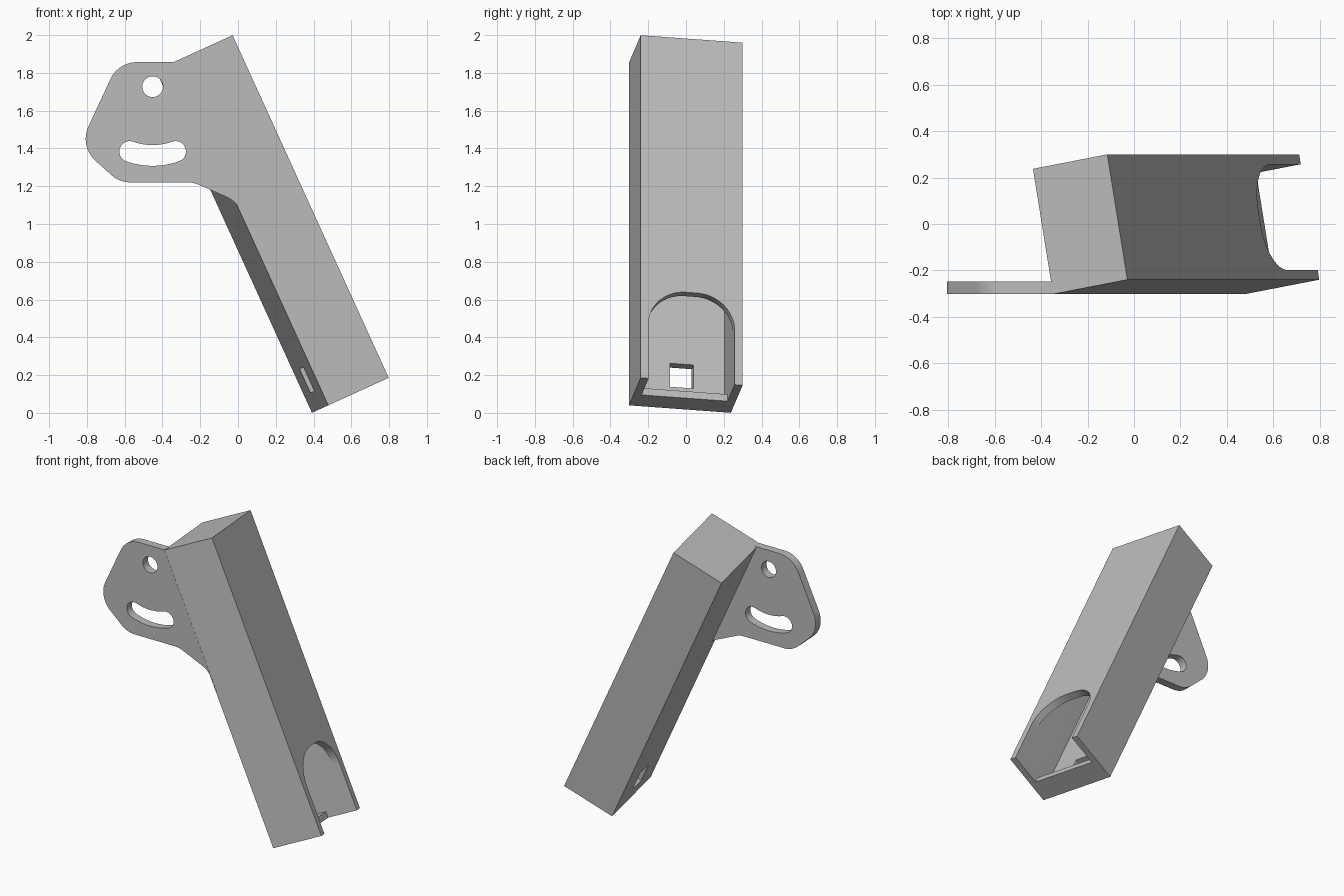
import bpy, bmesh
from math import radians, sin, cos, tan
from mathutils import Vector, Matrix

cube = bpy.data.objects.get("Cube")
if cube:
    bpy.data.objects.remove(cube)

grey = bpy.data.materials.new("plain grey")
grey.use_nodes = True
grey.diffuse_color = (0.5, 0.5, 0.5, 1)
grey.node_tree.nodes["Principled BSDF"].inputs["Base Color"].default_value = (0.5, 0.5, 0.5, 1)


def rounded(corners, steps=14):
    """Outline from (x, y, radius) corners, each rounded by a tangent arc."""
    pts = []
    for i, (x, y, r) in enumerate(corners):
        p = Vector((x, y))
        if not r:
            pts.append(p)
            continue
        da = (Vector(corners[i - 1][:2]) - p).normalized()
        db = (Vector(corners[(i + 1) % len(corners)][:2]) - p).normalized()
        half = da.angle(db) / 2
        centre = p + (da + db).normalized() * (r / sin(half))
        reach = r / tan(half)
        start, end = p + da * reach - centre, p + db * reach - centre
        for k in range(steps + 1):
            pts.append(centre + start.lerp(end, k / steps).normalized() * r)
    return pts


def arc(centre, radius, a0, a1, steps):
    return [centre + Vector((cos(a), sin(a))) * radius
            for a in (radians(a0 + (a1 - a0) * k / steps) for k in range(steps + 1))]


def prism(name, outlines, d0, d1, place):
    """Fill outlines (the first is outer, the rest holes) and extrude d0 to d1."""
    bm = bmesh.new()
    for pts in outlines:
        vs = [bm.verts.new(place(p.x, p.y, d0)) for p in pts]
        for i, v in enumerate(vs):
            bm.edges.new((vs[i - 1], v))
    bmesh.ops.triangle_fill(bm, use_beauty=True, use_dissolve=False, edges=bm.edges[:])
    res = bmesh.ops.extrude_face_region(bm, geom=bm.faces[:], use_keep_orig=True)
    moved = [g for g in res["geom"] if isinstance(g, bmesh.types.BMVert)]
    bmesh.ops.translate(bm, verts=moved, vec=place(0, 0, d1) - place(0, 0, d0))
    bmesh.ops.recalc_face_normals(bm, faces=bm.faces[:])
    return to_object(name, bm)


def block(name, lo, hi):
    lo, hi = Vector(lo), Vector(hi)
    bm = bmesh.new()
    bmesh.ops.create_cube(bm, size=1)
    bmesh.ops.scale(bm, vec=hi - lo, verts=bm.verts[:])
    bmesh.ops.translate(bm, vec=(lo + hi) / 2, verts=bm.verts[:])
    return to_object(name, bm)


def to_object(name, bm):
    me = bpy.data.meshes.new(name)
    bm.to_mesh(me)
    bm.free()
    me.materials.append(grey)
    ob = bpy.data.objects.new(name, me)
    bpy.context.scene.collection.objects.link(ob)
    return ob


def cut(ob, cutters):
    """Subtract the cutters from the object and remove them."""
    for c in cutters:
        c.hide_render = True
        mod = ob.modifiers.new("cut", 'BOOLEAN')
        mod.operation, mod.solver, mod.object = 'DIFFERENCE', 'EXACT', c
    bpy.context.view_layer.update()
    deps = bpy.context.evaluated_depsgraph_get()
    me = bpy.data.meshes.new_from_object(ob.evaluated_get(deps))
    ob.modifiers.clear()
    ob.data = me
    for c in cutters:
        bpy.data.objects.remove(c)


def smooth(ob):
    ob.data.shade_smooth()
    ob.data.set_sharp_from_angle(angle=radians(30))


# Hollow housing, built upright with its front left edge on the local z axis
W, D, L = 0.357, 0.548, 1.993
SIDE, BACK, FACE, LIP = 0.043, 0.055, 0.05, 0.143
housing = block("housing", (0, 0, 0), (W, D, L))
cavity = block("cavity_cutter", (BACK, SIDE, 0.04), (W - FACE, D - SIDE, L - FACE))
arch = prism("arch_cutter",
             [rounded([(SIDE, -0.1, 0), (D - SIDE, -0.1, 0),
                       (D - SIDE, 0.517, 0.2), (SIDE, 0.517, 0.2)])],
             LIP, W + 0.1, lambda a, b, d: Vector((d, a, b)))
window = block("window_cutter", (-0.1, D / 2 - 0.063, 0.1), (0.1, D / 2 + 0.063, 0.237))
cut(housing, [cavity, arch, window])

# Lean the housing and turn it about its own length
housing.data.transform(Matrix.Translation((0.478, -0.302, 0.04))
                       @ Matrix.Rotation(radians(-24.5), 4, 'Y')
                       @ Matrix.Rotation(radians(10), 4, 'Z'))
smooth(housing)

# Mounting plate with a pivot hole and a curved slot around it
R = 0.155
outline = rounded([(-0.345, 1.857, 0), (-0.634, 1.857, R), (-0.84, 1.412, R),
                   (-0.627, 1.22, R), (-0.235, 1.22, R), (-0.008, 1.12, R),
                   (0.054, 0.984, 0)])
pivot = Vector((-0.452, 1.727))
hole_r, slot_r, swing = 0.055, 0.364, 19.5
hole = arc(pivot, hole_r, 0, 360, 32)[:-1]
a0, a1 = 270 - swing, 270 + swing
ends = [pivot + Vector((cos(radians(a)), sin(radians(a)))) * slot_r for a in (a0, a1)]
slot = (arc(pivot, slot_r + hole_r, a0, a1, 16)
        + arc(ends[1], hole_r, a1, a1 + 180, 12)[1:-1]
        + arc(pivot, slot_r - hole_r, a1, a0, 16)
        + arc(ends[0], hole_r, a0 + 180, a0 + 360, 12)[1:-1])
plate = prism("mounting_plate", [outline, hole, slot], -0.302, -0.247,
              lambda a, b, d: Vector((a, d, b)))
smooth(plate)
